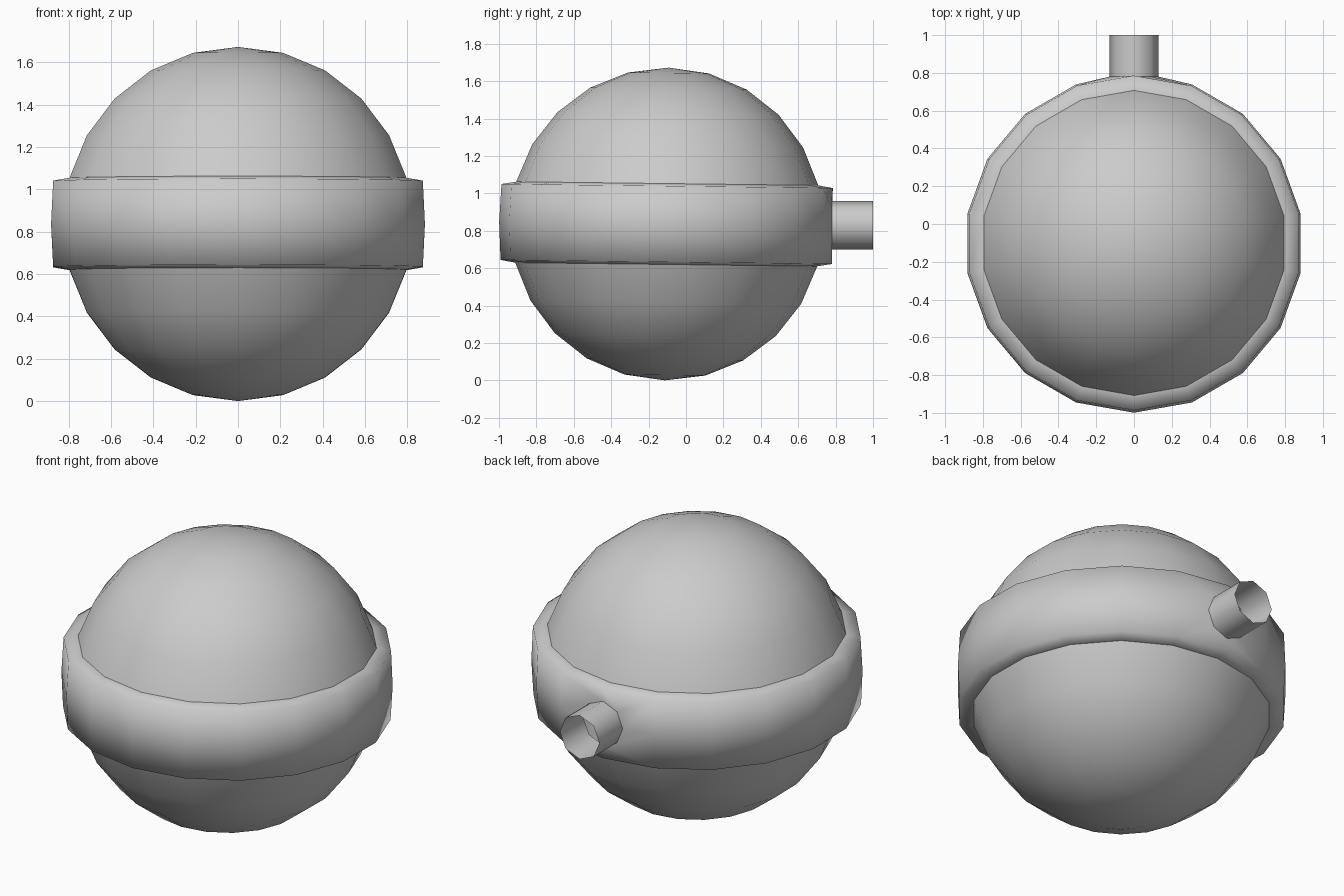
import bpy, bmesh
from math import sin, cos, pi, radians
from mathutils import Matrix, Vector

if "Cube" in bpy.data.objects:
    bpy.data.objects.remove(bpy.data.objects["Cube"])

R, SEG, CY, CZ = 0.836, 18, -0.103, 0.836

bm = bmesh.new()

# profile (radius, height): upper cap, raised band, lower cap
cap = [(R * sin(radians(a)), R * cos(radians(a))) for a in range(15, 76, 15)]
band = [(0.886, 0.203), (0.896, 0.0), (0.886, -0.203)]
profile = cap + band + [(r, -z) for r, z in reversed(cap)]

rings = []
for r, z in profile:
    rings.append([bm.verts.new((r * cos(pi / 2 + i * 2 * pi / SEG),
                                r * sin(pi / 2 + i * 2 * pi / SEG), z)) for i in range(SEG)])
top, bottom = bm.verts.new((0, 0, R)), bm.verts.new((0, 0, -R))
for i in range(SEG):
    j = (i + 1) % SEG
    bm.faces.new((top, rings[0][i], rings[0][j]))
    bm.faces.new((bottom, rings[-1][j], rings[-1][i]))
    for a, b in zip(rings, rings[1:]):
        bm.faces.new((a[i], b[i], b[j], a[j]))

# crisp seams where the caps meet the band
n = len(cap)
sharp = []
for ring in (rings[n - 1], rings[n + 3]):
    sharp += [bm.edges.get((ring[i], ring[(i + 1) % SEG])) for i in range(SEG)]
for e in sharp:
    e.smooth = False

# slight backward tilt, then into place
bm.transform(Matrix.Translation((0, CY, CZ)) @ Matrix.Rotation(radians(-0.7), 4, 'X'))

# open the four band faces around the rear vertex into an eight-sided hole
up, mid, low = rings[n], rings[n + 1], rings[n + 2]
hole = [mid[-1], up[-1], up[0], up[1], mid[1], low[1], low[0], low[-1]]
bmesh.ops.delete(bm, geom=[mid[0]], context='VERTS')


def pipe_ring(y):
    return [bm.verts.new((0.13 * cos(k * pi / 4), y, 0.83 + 0.13 * sin(k * pi / 4)))
            for k in range(8)]


# rear pipe: collar faces from the hole, then the open tube
base, end = pipe_ring(0.78), pipe_ring(1.0)
for k in range(8):
    m = (k + 1) % 8
    bm.faces.new((hole[k], hole[m], base[m], base[k]))
    bm.faces.new((base[k], base[m], end[m], end[k]))
    bm.edges.get((base[k], base[m])).smooth = False

bmesh.ops.recalc_face_normals(bm, faces=bm.faces[:])
for f in bm.faces:
    f.smooth = True

me = bpy.data.meshes.new("banded_ball_with_pipe")
bm.to_mesh(me)
bm.free()
ob = bpy.data.objects.new("banded_ball_with_pipe", me)
bpy.context.collection.objects.link(ob)
